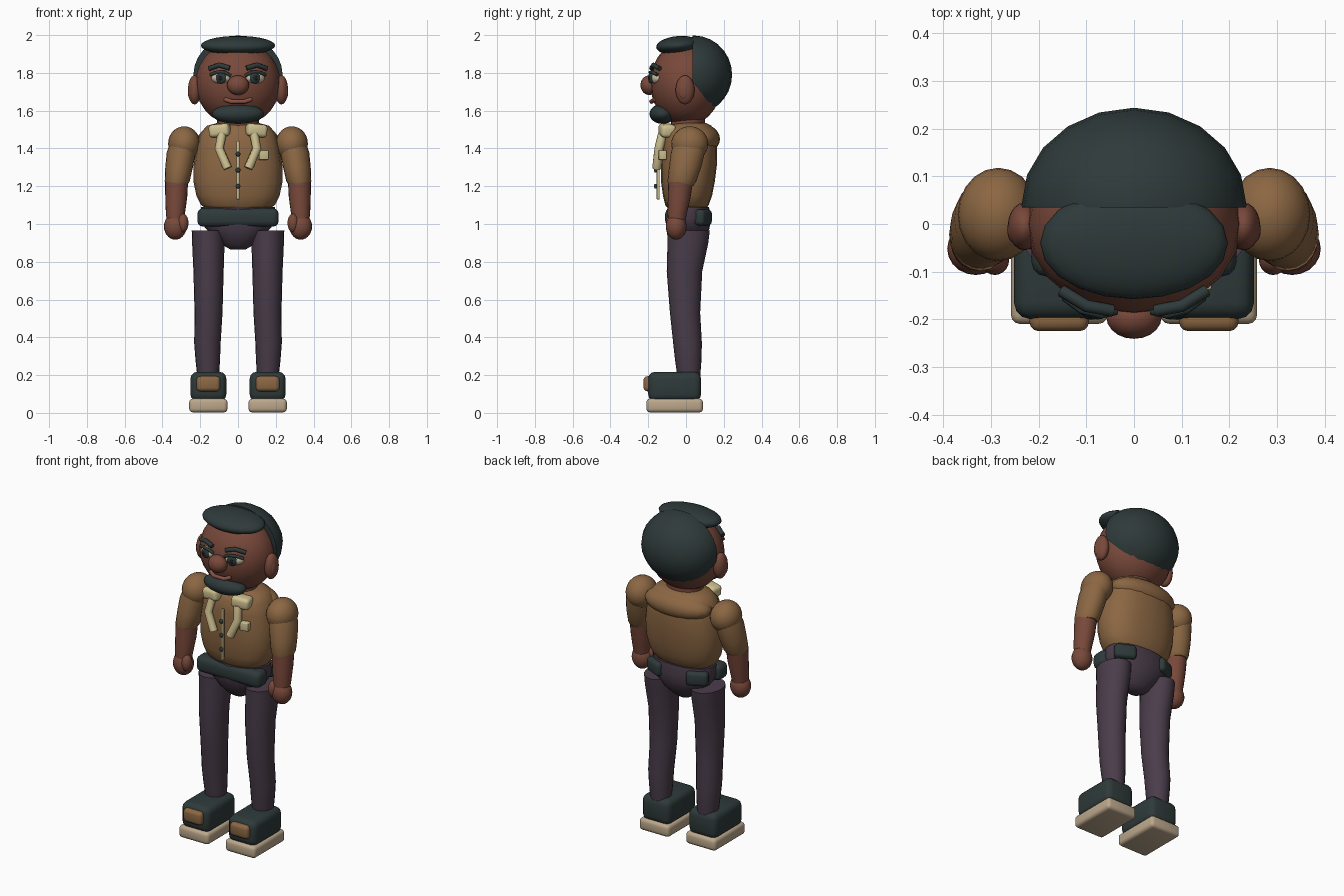
import bpy, bmesh, math
from mathutils import Vector

if "Cube" in bpy.data.objects:
    bpy.data.objects.remove(bpy.data.objects["Cube"], do_unlink=True)


def material(name, r, g, b):
    m = bpy.data.materials.new(name)
    m.use_nodes = True
    m.diffuse_color = (r, g, b, 1)
    bsdf = m.node_tree.nodes["Principled BSDF"]
    bsdf.inputs["Base Color"].default_value = (r, g, b, 1)
    bsdf.inputs["Roughness"].default_value = 0.8
    return m


DARK = material("dark slate", 0.028, 0.042, 0.042)
SKIN = material("brown skin", 0.19, 0.066, 0.043)
LIP = material("lip brown", 0.25, 0.08, 0.055)
SHIRT = material("tan shirt", 0.26, 0.135, 0.056)
PANTS = material("plum trousers", 0.068, 0.046, 0.068)
CREAM = material("cream trim", 0.62, 0.53, 0.28)
SOLE = material("beige sole", 0.5, 0.39, 0.26)
EYE = material("eye white", 0.6, 0.52, 0.38)
BLACK = material("pupil black", 0.01, 0.012, 0.014)


def finish(ob, mat, angle=50):
    ob.data.materials.append(mat)
    bpy.ops.object.select_all(action="DESELECT")
    ob.select_set(True)
    bpy.context.view_layer.objects.active = ob
    bpy.ops.object.shade_smooth_by_angle(angle=math.radians(angle))
    return ob


def from_bmesh(name, bm, mat):
    bmesh.ops.recalc_face_normals(bm, faces=bm.faces)
    me = bpy.data.meshes.new(name)
    bm.to_mesh(me)
    bm.free()
    ob = bpy.data.objects.new(name, me)
    bpy.context.collection.objects.link(ob)
    return finish(ob, mat)


def ball(name, mat, loc, radii, rot=(0, 0, 0), cuts=()):
    """Ellipsoid; each cut is a (point, normal) plane keeping the normal side."""
    bm = bmesh.new()
    bmesh.ops.create_uvsphere(bm, u_segments=20, v_segments=14, radius=1)
    for v in bm.verts:
        v.co = Vector([c * r for c, r in zip(v.co, radii)]) + (Vector(loc) if cuts else Vector())
    for point, normal in cuts:
        res = bmesh.ops.bisect_plane(bm, geom=bm.verts[:] + bm.edges[:] + bm.faces[:],
                                     plane_co=point, plane_no=normal, clear_inner=True)
        rim = [e for e in res["geom_cut"] if isinstance(e, bmesh.types.BMEdge)]
        bmesh.ops.holes_fill(bm, edges=rim)
    ob = from_bmesh(name, bm, mat)
    if not cuts:
        ob.location, ob.rotation_euler = loc, rot
    return ob


def block(name, mat, loc, size, bevel, rot=(0, 0, 0)):
    bm = bmesh.new()
    bmesh.ops.create_cube(bm, size=1)
    for v in bm.verts:
        v.co = [c * s for c, s in zip(v.co, size)]
    bmesh.ops.bevel(bm, geom=bm.edges[:], offset=bevel, segments=3, profile=0.5, affect="EDGES")
    ob = from_bmesh(name, bm, mat)
    ob.location, ob.rotation_euler = loc, rot
    return ob


def loft(name, mat, rings, power=1.0, sides=20):
    """Closed skin over horizontal rings (x, y, z, rx, ry)."""
    bm = bmesh.new()
    loops = []
    for x, y, z, rx, ry in rings:
        loop = []
        for i in range(sides):
            a = math.tau * i / sides
            c, s = math.cos(a), math.sin(a)
            loop.append(bm.verts.new((x + rx * math.copysign(abs(c) ** power, c),
                                      y + ry * math.copysign(abs(s) ** power, s), z)))
        loops.append(loop)
    for lo, hi in zip(loops, loops[1:]):
        for i in range(sides):
            j = (i + 1) % sides
            bm.faces.new((lo[i], lo[j], hi[j], hi[i]))
    bm.faces.new(loops[0])
    bm.faces.new(loops[-1])
    return from_bmesh(name, bm, mat)


def tube(name, mat, points, radius):
    """Round bar through a few points, turned into a mesh."""
    cu = bpy.data.curves.new(name, "CURVE")
    cu.dimensions = "3D"
    cu.bevel_depth, cu.bevel_resolution, cu.use_fill_caps = radius, 2, True
    sp = cu.splines.new("POLY")
    sp.points.add(len(points) - 1)
    for p, co in zip(sp.points, points):
        p.co = (*co, 1)
    tmp = bpy.data.objects.new(name + "_path", cu)
    bpy.context.collection.objects.link(tmp)
    bm = bmesh.new()
    bm.from_mesh(tmp.to_mesh())
    bpy.data.objects.remove(tmp, do_unlink=True)
    return from_bmesh(name, bm, mat)


# Head, hair, nose, mouth and beard
ball("head", SKIN, (0, 0, 1.745), (0.225, 0.19, 0.225))
ball("back_hair", DARK, (0, 0.04, 1.79), (0.236, 0.204, 0.208),
     cuts=[((0, 0.035, 1.76), (0, 1, 0)), ((0, 0.035, 1.755), (0, 0.8, 0.6))])
ball("top_hair", DARK, (0, -0.04, 1.945), (0.197, 0.118, 0.05), rot=(0.08, 0, 0))
ball("nose", SKIN, (0, -0.195, 1.735), (0.058, 0.046, 0.052))
tube("mouth", LIP, [(-0.07, -0.165, 1.66), (-0.035, -0.183, 1.648),
                    (0.035, -0.183, 1.648), (0.07, -0.165, 1.66)], 0.012)
ball("beard", DARK, (0, -0.125, 1.583), (0.137, 0.068, 0.053))
loft("neck", SKIN, [(0, 0.01, 1.48, 0.11, 0.09), (0, 0.01, 1.58, 0.11, 0.09)])

# Torso, upper back yoke and pelvis
loft("shirt_body", SHIRT, [(0, 0.005, 1.075, 0.16, 0.095), (0, 0.005, 1.1, 0.195, 0.115),
                           (0, 0.008, 1.15, 0.22, 0.13), (0, 0.01, 1.22, 0.235, 0.142),
                           (0, 0.015, 1.31, 0.235, 0.148), (0, 0.02, 1.41, 0.22, 0.145),
                           (0, 0.02, 1.48, 0.2, 0.135), (0, 0.025, 1.52, 0.165, 0.11),
                           (0, 0.025, 1.535, 0.11, 0.08)], 0.85)
ball("shirt_yoke", SHIRT, (0, 0.075, 1.45), (0.215, 0.105, 0.082))
loft("pelvis", PANTS, [(0, 0.01, 0.865, 0.04, 0.035), (0, 0.01, 0.885, 0.075, 0.06),
                       (0, 0.012, 0.93, 0.125, 0.095), (0, 0.012, 0.98, 0.175, 0.113),
                       (0, 0.012, 1.03, 0.2, 0.118), (0, 0.012, 1.09, 0.195, 0.11)], 0.9)
block("belt_front", DARK, (0, -0.06, 1.035), (0.43, 0.1, 0.098), 0.03)

# Button placket, buttons and breast pocket
block("placket", CREAM, (0, -0.147, 1.285), (0.016, 0.016, 0.31), 0.003)
for i in range(3):
    ball(f"button_{i + 1}", DARK, (0, -0.161, 1.2 + 0.085 * i), (0.013, 0.009, 0.013))
block("breast_pocket", CREAM, (0.135, -0.125, 1.365), (0.052, 0.035, 0.05), 0.005, (0, 0, 0.2))

for s, side in ((1, "left"), (-1, "right")):
    # Face details
    ball(f"{side}_ear", SKIN, (s * 0.23, -0.005, 1.71), (0.035, 0.05, 0.077))
    ball(f"{side}_inner_ear", SKIN, (s * 0.253, -0.012, 1.705), (0.013, 0.027, 0.045))
    ball(f"{side}_eye", EYE, (s * 0.09, -0.157, 1.773), (0.054, 0.034, 0.032), (0, 0, s * 0.4))
    ball(f"{side}_iris", DARK, (s * 0.09, -0.186, 1.773), (0.029, 0.012, 0.029), (0, 0, s * 0.3))
    ball(f"{side}_pupil", BLACK, (s * 0.09, -0.195, 1.773), (0.014, 0.006, 0.014))
    tube(f"{side}_eyelid", DARK, [(s * 0.038, -0.182, 1.785), (s * 0.07, -0.19, 1.803),
                                  (s * 0.11, -0.18, 1.805), (s * 0.146, -0.153, 1.79)], 0.009)
    tube(f"{side}_eyebrow", DARK, [(s * 0.045, -0.182, 1.825), (s * 0.1, -0.172, 1.842),
                                   (s * 0.152, -0.14, 1.823)], 0.013)

    # Collar and lapel
    block(f"{side}_collar", CREAM, (s * 0.097, -0.1, 1.495), (0.11, 0.08, 0.068), 0.02,
          (0, s * 0.1, s * 0.2))
    tube(f"{side}_lapel", CREAM, [(s * 0.085, -0.125, 1.475), (s * 0.1, -0.143, 1.4),
                                  (s * 0.055, -0.155, 1.295)], 0.024)

    # Arm and hand
    ball(f"{side}_shoulder", SHIRT, (s * 0.285, 0.02, 1.425), (0.085, 0.098, 0.092))
    loft(f"{side}_sleeve", SHIRT, [(s * 0.325, -0.025, 1.205, 0.055, 0.066),
                                   (s * 0.322, -0.022, 1.225, 0.066, 0.076),
                                   (s * 0.312, -0.005, 1.3, 0.073, 0.085),
                                   (s * 0.3, 0.01, 1.38, 0.077, 0.09),
                                   (s * 0.29, 0.02, 1.43, 0.07, 0.085)])
    loft(f"{side}_forearm", SKIN, [(s * 0.332, -0.05, 1.01, 0.045, 0.045),
                                   (s * 0.331, -0.046, 1.06, 0.051, 0.052),
                                   (s * 0.327, -0.036, 1.14, 0.058, 0.06),
                                   (s * 0.325, -0.028, 1.23, 0.061, 0.066)])
    ball(f"{side}_hand", SKIN, (s * 0.332, -0.052, 0.987), (0.06, 0.055, 0.07))
    ball(f"{side}_thumb", SKIN, (s * 0.292, -0.075, 1.005), (0.03, 0.032, 0.05))

    # Leg and back pocket
    loft(f"{side}_leg", PANTS, [(s * 0.158, 0.015, 0.19, 0.057, 0.06),
                                (s * 0.16, 0.012, 0.28, 0.065, 0.07),
                                (s * 0.162, 0.008, 0.37, 0.07, 0.076),
                                (s * 0.156, -0.005, 0.53, 0.074, 0.08),
                                (s * 0.156, -0.008, 0.75, 0.08, 0.094),
                                (s * 0.157, 0.01, 0.9, 0.086, 0.108),
                                (s * 0.158, 0.013, 0.965, 0.087, 0.113)])
    block(f"{side}_back_pocket", DARK, (s * 0.14, 0.09, 1.035), (0.125, 0.06, 0.085), 0.022,
          (0, 0, -s * 0.45))

    # Shoe
    block(f"{side}_sole", SOLE, (s * 0.157, -0.06, 0.039), (0.203, 0.3, 0.073), 0.02)
    block(f"{side}_shoe", DARK, (s * 0.157, -0.06, 0.14), (0.19, 0.28, 0.155), 0.036)
    block(f"{side}_toe_patch", SHIRT, (s * 0.157, -0.2, 0.154), (0.125, 0.05, 0.08), 0.02)
